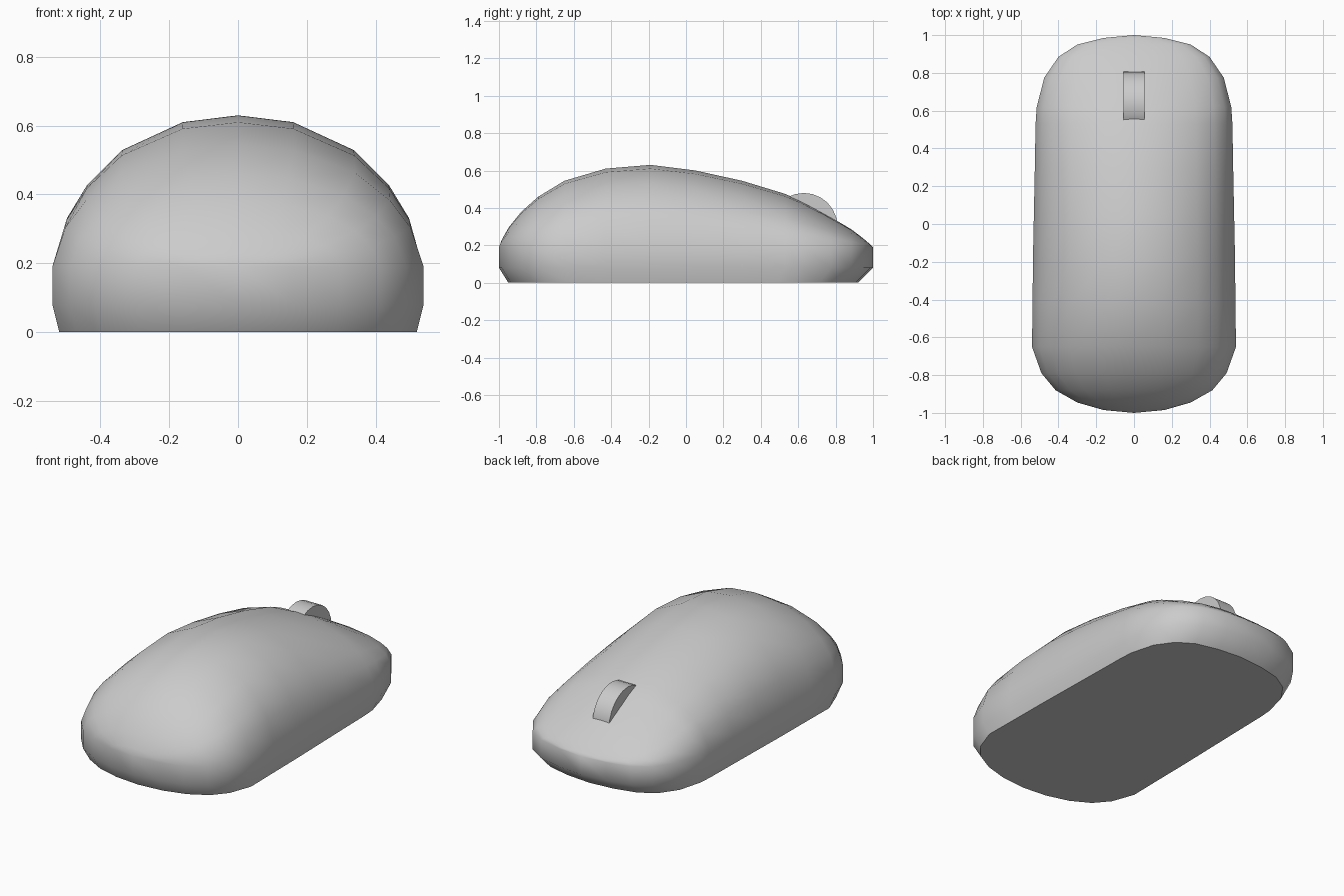
import bpy
import bmesh
from math import radians
from mathutils import Matrix

if "Cube" in bpy.data.objects:
    bpy.data.objects.remove(bpy.data.objects["Cube"])


def make_material(name, colour):
    mat = bpy.data.materials.new(name)
    mat.use_nodes = True
    mat.diffuse_color = colour
    mat.node_tree.nodes["Principled BSDF"].inputs["Base Color"].default_value = colour
    return mat


def make_object(name, bm, mat):
    bmesh.ops.recalc_face_normals(bm, faces=bm.faces)
    mesh = bpy.data.meshes.new(name)
    bm.to_mesh(mesh)
    bm.free()
    mesh.materials.append(mat)
    obj = bpy.data.objects.new(name, mesh)
    bpy.context.collection.objects.link(obj)
    return obj


grey = make_material("plain grey", (0.6, 0.6, 0.6, 1.0))

# Body stations from back of the palm to the nose: y, half width, top height
RIM, SKIRT = 0.19, 0.08
stations = [
    (-1.0, 0.0, RIM), (-0.985, 0.16, 0.23), (-0.945, 0.30, 0.30),
    (-0.88, 0.415, 0.38), (-0.79, 0.49, 0.46), (-0.65, 0.54, 0.545),
    (-0.43, 0.537, 0.61), (-0.19, 0.535, 0.63), (0.05, 0.53, 0.60),
    (0.30, 0.525, 0.545), (0.53, 0.521, 0.475), (0.62, 0.515, 0.435),
    (0.775, 0.475, 0.35), (0.885, 0.40, 0.285), (0.95, 0.30, 0.235),
    (0.985, 0.16, 0.205), (1.0, 0.0, RIM),
]
# Dome section: fraction of half width, fraction of height above the rim
dome = [(0, 1), (0.3, 0.955), (0.63, 0.77), (0.82, 0.54), (0.93, 0.32), (1, 0)]


def section(y, w, top):
    """Half section from the crown down to the base edge."""
    half = [(r * w, y, RIM + (top - RIM) * f) for r, f in dome]
    half.append((w, y, SKIRT))
    half.append((w * 0.963, y * (0.95 if y < 0 else 0.92), 0))
    return half


bm = bmesh.new()
rings = []
for station in stations:
    half = section(*station)
    ring = half + [(-x, y, z) for x, y, z in half[:0:-1]]
    rings.append([bm.verts.new(p) for p in ring])
for a, b in zip(rings, rings[1:]):
    for i in range(len(a)):
        j = (i + 1) % len(a)
        bm.faces.new((a[i], a[j], b[j], b[i]))
bmesh.ops.remove_doubles(bm, verts=bm.verts, dist=0.0005)
for face in bm.faces:
    face.smooth = True

# Crisp edge around the flat base
for edge in bm.edges:
    flat = [max(v.co.z for v in f.verts) < 0.001 for f in edge.link_faces]
    if any(flat) and not all(flat):
        edge.smooth = False
make_object("mouse_body", bm, grey)

# Scroll wheel, half sunk into the body
bm = bmesh.new()
bmesh.ops.create_cone(
    bm, cap_ends=True, segments=24, radius1=0.18, radius2=0.18, depth=0.11,
    matrix=Matrix.Translation((0, 0.63, 0.30)) @ Matrix.Rotation(radians(90), 4, "Y"))
wheel = make_object("scroll_wheel", bm, grey)
bpy.ops.object.select_all(action="DESELECT")
wheel.select_set(True)
bpy.context.view_layer.objects.active = wheel
bpy.ops.object.shade_smooth_by_angle(angle=radians(30))
